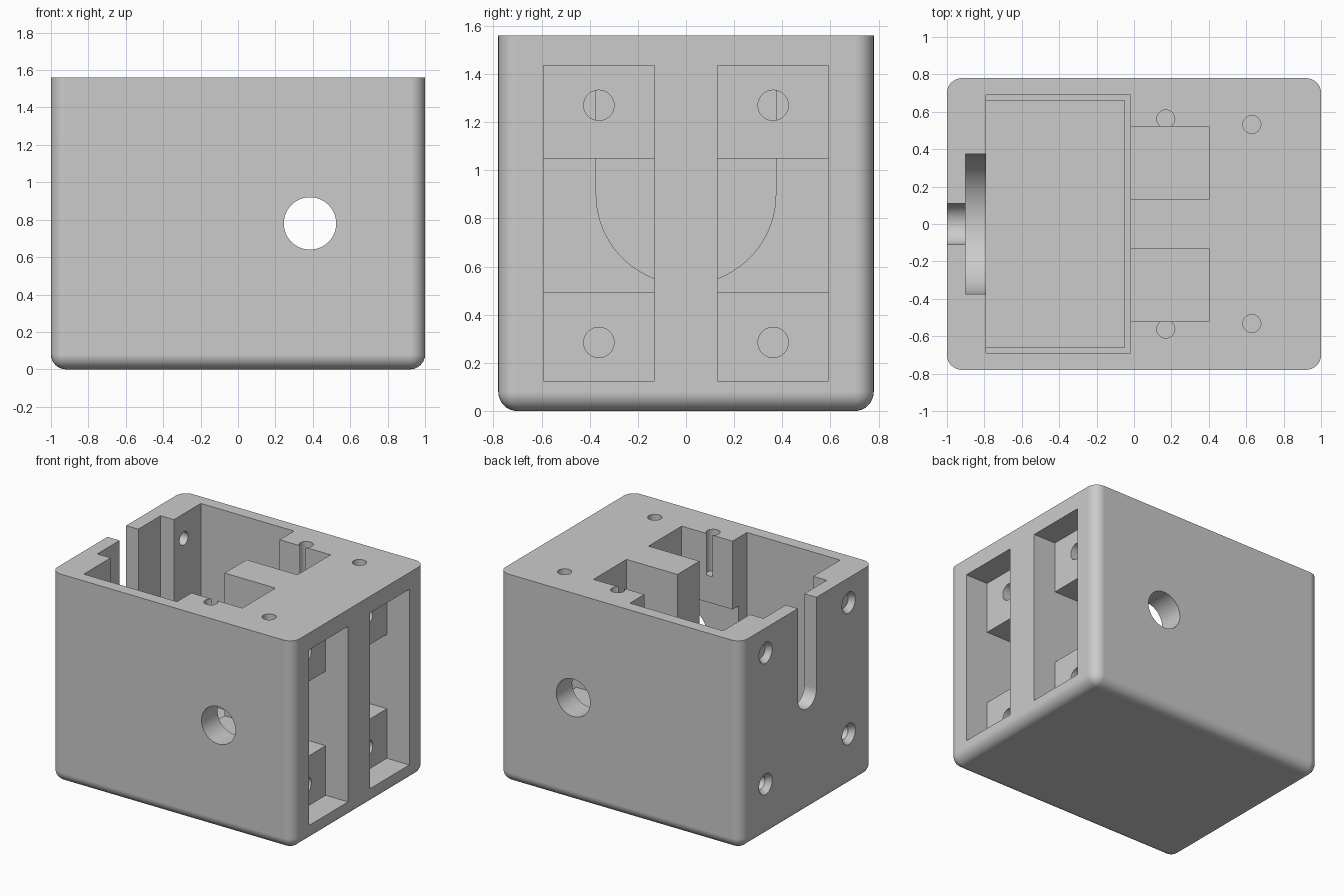
import bpy, bmesh, math
from mathutils import Matrix, Vector

cube = bpy.data.objects.get("Cube")
if cube:
    bpy.data.objects.remove(cube, do_unlink=True)

grey = bpy.data.materials.new("light_grey")
grey.use_nodes = True
colour = (0.6, 0.6, 0.6, 1)
grey.diffuse_color = colour
grey.node_tree.nodes["Principled BSDF"].inputs["Base Color"].default_value = colour

HEIGHT, ABOVE = 1.56, 1.7


def to_object(name, bm):
    bmesh.ops.recalc_face_normals(bm, faces=bm.faces[:])
    mesh = bpy.data.meshes.new(name)
    bm.to_mesh(mesh)
    bm.free()
    mesh.materials.append(grey)
    obj = bpy.data.objects.new(name, mesh)
    bpy.context.collection.objects.link(obj)
    return obj


def box_mesh(x, y, z):
    bm = bmesh.new()
    bmesh.ops.create_cube(bm, size=1)
    lo, hi = Vector((x[0], y[0], z[0])), Vector((x[1], y[1], z[1]))
    for v in bm.verts:
        v.co = (lo + hi) / 2 + v.co * (hi - lo)
    return bm


# Housing block: vertical and bottom edges rounded, top edge crisp
bm = box_mesh((-1, 1), (-0.78, 0.78), (0, HEIGHT))
rounded = [e for e in bm.edges if min(v.co.z for v in e.verts) < 0.01]
bmesh.ops.bevel(bm, geom=rounded, offset=0.08, segments=8, profile=0.5, affect='EDGES')
housing = to_object("housing", bm)


def cut(bm):
    cutter = to_object("cutter", bm)
    cutter.hide_render = True
    mod = housing.modifiers.new("cut", 'BOOLEAN')
    mod.operation, mod.solver, mod.object = 'DIFFERENCE', 'EXACT', cutter
    result = bpy.data.meshes.new_from_object(
        housing.evaluated_get(bpy.context.evaluated_depsgraph_get()))
    housing.modifiers.remove(mod)
    housing.data = result
    bpy.data.objects.remove(cutter, do_unlink=True)


def cut_box(x, y, z):
    cut(box_mesh(x, y, z))


def cut_hole(start, axis, length, r1, r2=None):
    direction = Vector(axis)
    start = Vector(start)
    bm = bmesh.new()
    turn = Vector((0, 0, 1)).rotation_difference(direction).to_matrix().to_4x4()
    bmesh.ops.create_cone(bm, cap_ends=True, segments=48, radius1=r1,
                          radius2=r1 if r2 is None else r2, depth=length,
                          matrix=Matrix.Translation(start + direction * length / 2) @ turn)
    cut(bm)


def cut_u_slot(x, radius, centre_z):
    bm = bmesh.new()
    steps = 40
    profile = [(-radius, ABOVE)]
    for i in range(steps + 1):
        a = math.pi + math.pi * i / steps
        profile.append((radius * math.cos(a), centre_z + radius * math.sin(a)))
    profile.append((radius, ABOVE))
    face = bm.faces.new([bm.verts.new((x[0], y, z)) for y, z in profile])
    ext = bmesh.ops.extrude_face_region(bm, geom=[face])
    moved = [g for g in ext["geom"] if isinstance(g, bmesh.types.BMVert)]
    bmesh.ops.translate(bm, verts=moved, vec=(x[1] - x[0], 0, 0))
    cut(bm)


# Main cavity with a small step near its floor
cut_box((-0.79, -0.02), (-0.69, 0.69), (0.13, ABOVE))
cut_box((-0.79, -0.05), (-0.66, 0.66), (0.09, 0.3))

# Stepped U slot through the end wall
cut_u_slot((-0.9, -0.7), 0.373, 0.9)
cut_u_slot((-1.1, -0.7), 0.11, 0.88)

for side in (-1, 1):
    def span(a, b):
        return tuple(sorted((side * a, side * b)))
    # Side recess, window through to the cavity, and slot from the top
    cut_box((0.815, 1.1), span(0.13, 0.592), (0.125, 1.435))
    cut_box((-0.1, 1.1), span(0.13, 0.592), (0.495, 1.05))
    cut_box((-0.1, 0.4), span(0.13, 0.52), (0.8, ABOVE))
    # Screw holes inside the recesses
    for z in (0.285, 1.27):
        cut_hole((-0.1, side * 0.362, z), (1, 0, 0), 1.1, 0.063)
    # Countersunk screw holes in the end wall
    for z in (0.395, 1.375):
        cut_hole((-1.1, side * 0.49, z), (1, 0, 0), 0.5, 0.05)
        cut_hole((-1.01, side * 0.49, z), (1, 0, 0), 0.05, 0.085, 0.05)
    # Screw holes in the top
    for x, y in ((0.17, 0.562), (0.63, 0.532)):
        cut_hole((x, side * y, 1.25), (0, 0, 1), 0.5, 0.048)

# Cross hole through both long walls and the middle web
cut_hole((0.385, -1, 0.78), (0, 1, 0), 2, 0.14)

# Smooth rounds with crisp edges
bpy.ops.object.select_all(action='DESELECT')
housing.select_set(True)
bpy.context.view_layer.objects.active = housing
bpy.ops.object.shade_smooth_by_angle(angle=math.radians(30))
weighted = housing.modifiers.new("weighted_normals", 'WEIGHTED_NORMAL')
weighted.keep_sharp = True
